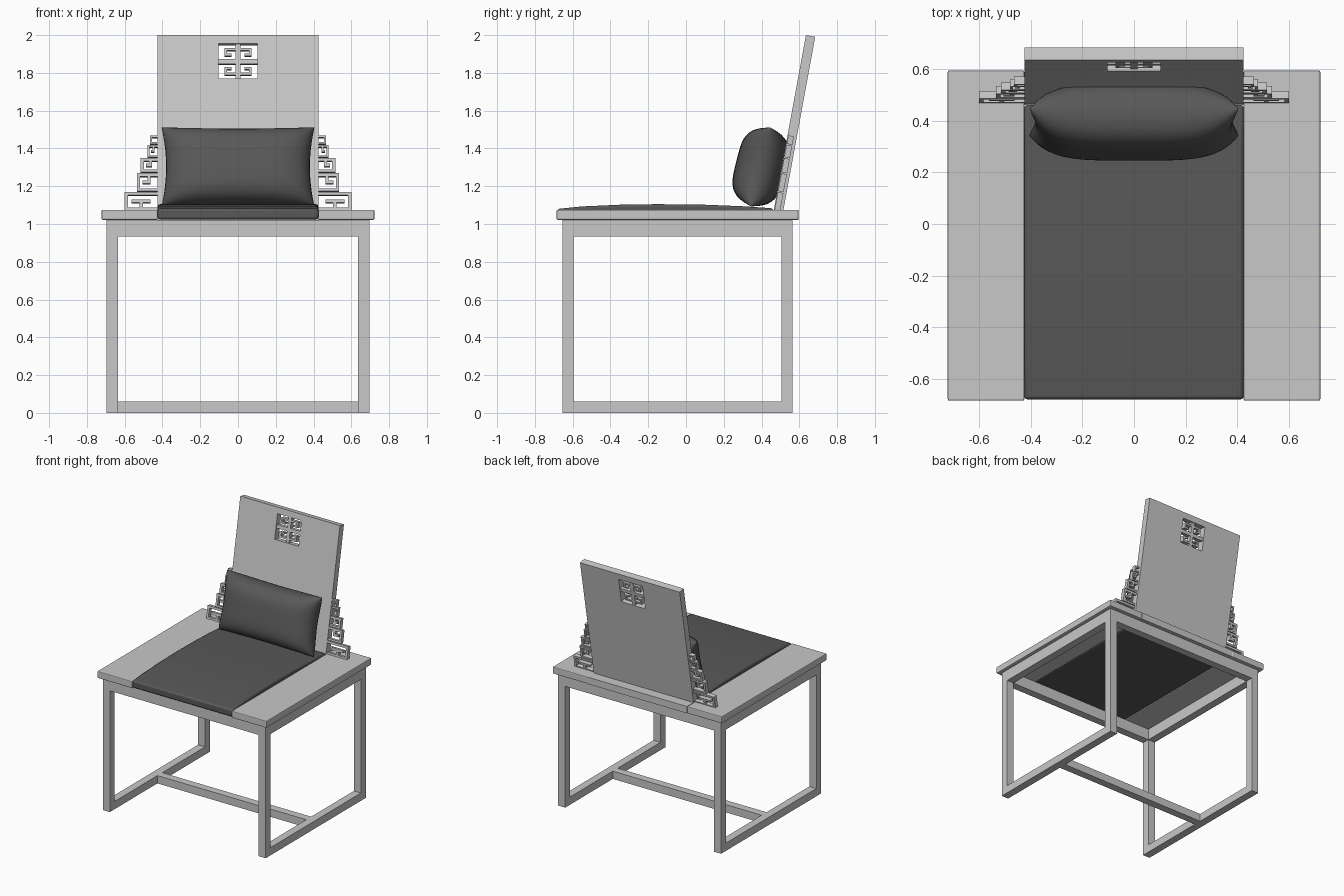
import bpy, bmesh, math
from mathutils import Matrix

if "Cube" in bpy.data.objects:
    bpy.data.objects.remove(bpy.data.objects["Cube"], do_unlink=True)


def material(name, value):
    mat = bpy.data.materials.new(name)
    mat.use_nodes = True
    color = (value, value, value, 1)
    mat.diffuse_color = color
    mat.node_tree.nodes["Principled BSDF"].inputs["Base Color"].default_value = color
    return mat


wood = material("pale grey wood", 0.58)
fabric = material("charcoal fabric", 0.098)


def finish(name, bm, mat, matrix=None, bevel=0, smooth=None):
    bmesh.ops.recalc_face_normals(bm, faces=bm.faces)
    mesh = bpy.data.meshes.new(name)
    bm.to_mesh(mesh)
    bm.free()
    obj = bpy.data.objects.new(name, mesh)
    bpy.context.collection.objects.link(obj)
    mesh.materials.append(mat)
    if matrix:
        obj.matrix_world = matrix
    if bevel:
        mod = obj.modifiers.new("soft edges", "BEVEL")
        mod.width, mod.segments = bevel, 2
    if smooth:
        bpy.ops.object.select_all(action="DESELECT")
        obj.select_set(True)
        bpy.context.view_layer.objects.active = obj
        bpy.ops.object.shade_smooth_by_angle(angle=math.radians(smooth))
    return obj


def boxes(name, items, mat=wood, matrix=None, bevel=0):
    """One object from boxes given as (x0, x1, y0, y1, z0, z1)."""
    bm = bmesh.new()
    for x0, x1, y0, y1, z0, z1 in items:
        place = Matrix.Translation(((x0 + x1) / 2, (y0 + y1) / 2, (z0 + z1) / 2))
        size = Matrix.Diagonal((abs(x1 - x0), abs(y1 - y0), abs(z1 - z0), 1))
        bmesh.ops.create_cube(bm, size=1, matrix=place @ size)
    return finish(name, bm, mat, matrix, bevel)


# Base: a square loop on each side, joined by rails and a low stretcher
BAR, LEG_X = 0.06, 0.695
FRONT, BACK = -0.655, 0.565
UNDER, RAIL = 1.022, 0.935
inner = LEG_X - BAR
for side, s in (("left", 1), ("right", -1)):
    x = (s * inner, s * LEG_X)
    boxes(side + "_front_leg", [(*x, FRONT, FRONT + BAR, 0, UNDER)])
    boxes(side + "_back_leg", [(*x, BACK - BAR, BACK, 0, UNDER)])
    boxes(side + "_foot_rail", [(*x, FRONT + BAR, BACK - BAR, 0, BAR)])
    boxes(side + "_top_rail", [(*x, FRONT + BAR, BACK - BAR, RAIL, UNDER)])
boxes("front_rail", [(-inner, inner, FRONT, FRONT + BAR, RAIL, UNDER)])
boxes("back_rail", [(-inner, inner, BACK - BAR, BACK, RAIL, UNDER)])
boxes("stretcher", [(-inner, inner, -0.075, -0.015, 0, BAR)])

# Seat board: two side panels and a strip under the backrest
HALF, DECK = 0.425, 1.075
for side, s in (("left", 1), ("right", -1)):
    boxes(side + "_seat_panel", [(s * HALF, s * 0.722, -0.685, 0.595, UNDER, DECK)], bevel=0.006)
boxes("back_seat_panel", [(-HALF, HALF, 0.462, 0.595, UNDER, DECK)])

# Seat cushion: crowned side profile extruded across the seat
profile = [(-0.68, 1.024), (-0.68, 1.08), (-0.55, 1.093), (-0.35, 1.102), (-0.15, 1.105),
           (0.1, 1.102), (0.3, 1.094), (0.462, 1.083), (0.462, 1.024)]
bm = bmesh.new()
face = bm.faces.new([bm.verts.new((-HALF, y, z)) for y, z in profile])
ext = bmesh.ops.extrude_face_region(bm, geom=[face])
moved = [v for v in ext["geom"] if isinstance(v, bmesh.types.BMVert)]
bmesh.ops.translate(bm, verts=moved, vec=(2 * HALF, 0, 0))
finish("seat_cushion", bm, fabric, bevel=0.012, smooth=40)

# Backrest: leaning panel with a square window
lean = math.atan2(0.17, 0.925)
slope = Matrix.Translation((0, 0.465, DECK)) @ Matrix.Rotation(-lean, 4, "X")


def up(z):
    """Height above the floor to distance along the leaning panel."""
    return (z - DECK) / math.cos(lean)


backrest = boxes("backrest", [(-HALF, HALF, 0, 0.05, 0, up(2.0))], matrix=slope)
WIN_X, WIN_Z = 0.102, 0.094
mid = up(1.862)
cutter = boxes("window_cutter", [(-WIN_X, WIN_X, -0.1, 0.2, mid - WIN_Z, mid + WIN_Z)], matrix=slope)
cutter.hide_render = True
mod = backrest.modifiers.new("window", "BOOLEAN")
mod.operation, mod.object, mod.solver = "DIFFERENCE", cutter, "EXACT"
bpy.context.view_layer.update()
bpy.context.view_layer.objects.active = backrest
bpy.ops.object.modifier_apply(modifier="window")
bpy.data.objects.remove(cutter, do_unlink=True)

# Window fretwork: a cross with one hook mirrored into each quarter
W = (0.008, 0.042)
T = 0.013
hook = [(0, 0.072, 0.06, 0.06 + T), (0.072 - T, 0.072, 0.03, 0.06), (0.035, 0.072, 0.03, 0.03 + T)]
bars = [(-T, T, *W, mid - WIN_Z, mid + WIN_Z), (-WIN_X, WIN_X, *W, mid - T, mid + T)]
for sx in (1, -1):
    for sz in (1, -1):
        bars += [(sx * a, sx * b, *W, mid + sz * c, mid + sz * d) for a, b, c, d in hook]
boxes("window_fretwork", bars, matrix=slope)

# Side fretwork: stepped open frames with a hook inside each
steps = [(0.6, DECK, 1.17), (0.535, 1.175, 1.27), (0.515, 1.275, 1.35),
         (0.48, 1.355, 1.42), (0.465, 1.425, 1.47)]
D = (0.004, 0.034)
for side, s in (("left", 1), ("right", -1)):
    bars = []
    for i, (edge, low, high) in enumerate(steps):
        t = 0.017 if i < 3 else 0.011
        z0, z1 = up(low), up(high)
        zm = (z0 + z1) / 2
        frame = [(HALF, edge, z1 - t, z1), (edge - t, edge, z0, z1), (HALF, edge, z0, z0 + t * 0.8)]
        if i == 0:
            xm = (HALF + edge) / 2
            frame += [(xm - t / 2, xm + t / 2, z0, zm), (xm - 0.05, xm + 0.05, zm - t / 2, zm + t / 2)]
        elif i < 4:
            xm = HALF + (edge - HALF) * 0.42
            frame += [(xm - t / 2, xm + t / 2, zm - t / 2, z1), (xm, edge - t * 1.7, zm - t / 2, zm + t / 2)]
        bars += [(s * a, s * b, *D, c, d) for a, b, c, d in frame]
    boxes(side + "_fretwork", bars, matrix=slope)

# Back pillow: two bulged sheets meeting at a pinched seam
bm = bmesh.new()
N = 24
for sign in (1, -1):
    grid = []
    for j in range(N + 1):
        row = []
        for i in range(N + 1):
            u, v = (math.sin(math.pi / 2 * (2 * k / N - 1)) for k in (i, j))
            x = 0.405 * u * (1 - 0.06 * (1 - v * v))
            z = 0.215 * v * (1 - 0.05 * (1 - u * u))
            bulge = 0.132 * math.sqrt(max(0, (1 - u ** 4) * (1 - v ** 4)))
            row.append(bm.verts.new((x, sign * bulge, z)))
        grid.append(row)
    for j in range(N):
        for i in range(N):
            bm.faces.new((grid[j][i], grid[j][i + 1], grid[j + 1][i + 1], grid[j + 1][i]))
bmesh.ops.remove_doubles(bm, verts=bm.verts, dist=0.0005)
tilt = Matrix.Translation((0, 0.395, 1.302)) @ Matrix.Rotation(math.radians(-14), 4, "X")
finish("back_pillow", bm, fabric, matrix=tilt, smooth=60)
